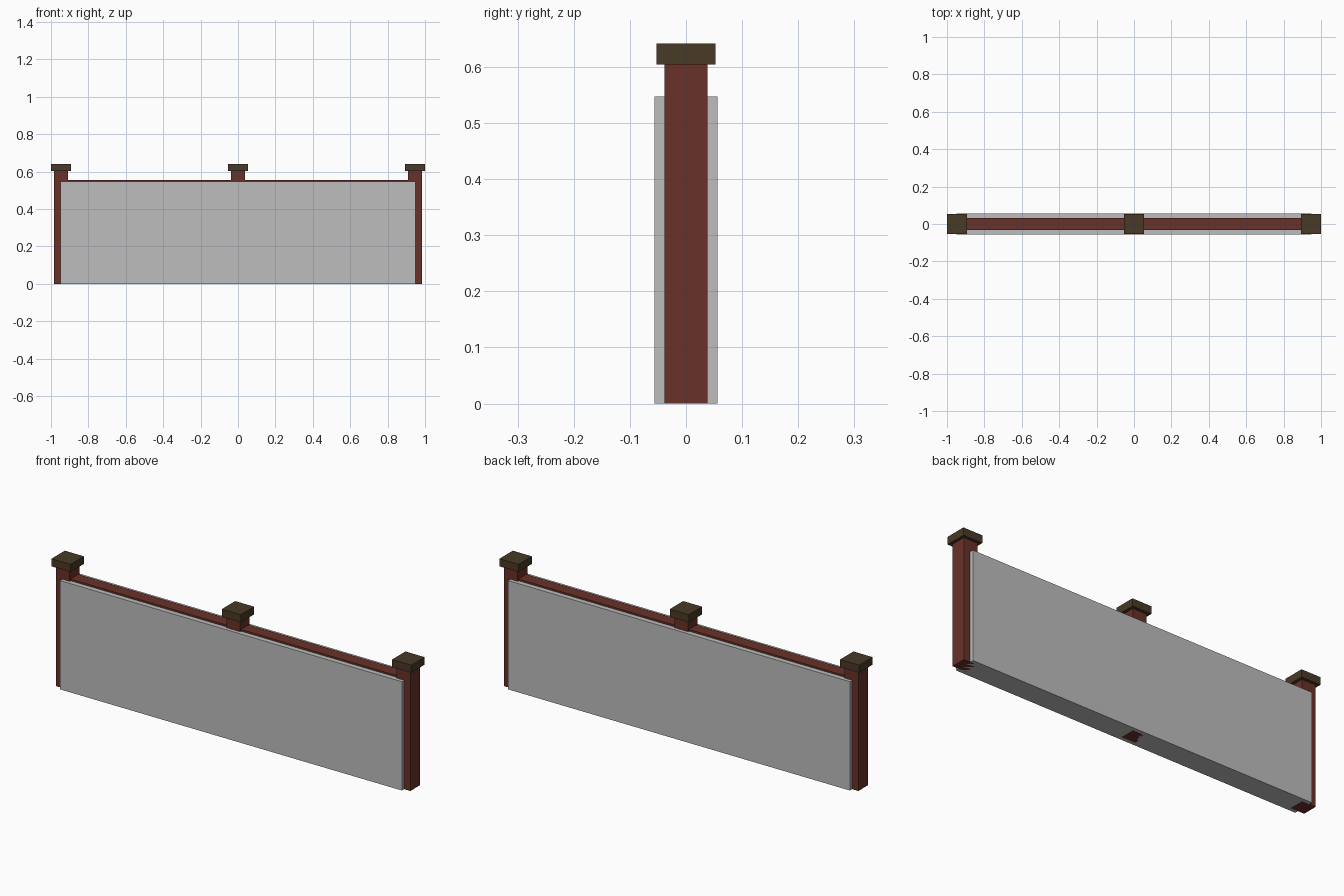
import bpy

if "Cube" in bpy.data.objects:
    bpy.data.objects.remove(bpy.data.objects["Cube"])


def material(name, color):
    m = bpy.data.materials.new(name)
    m.diffuse_color = color
    m.use_nodes = True
    m.node_tree.nodes["Principled BSDF"].inputs["Base Color"].default_value = m.diffuse_color
    return m


RED = material("red_brown_wood", (0.138, 0.031, 0.021, 1))
DARK = material("dark_brown_wood", (0.065, 0.041, 0.019, 1))
GREY = material("translucent_grey", (0.51, 0.51, 0.51, 0.65))


def box(name, x, half_x, half_y, z0, z1, mat):
    bpy.ops.mesh.primitive_cube_add(size=2, location=(x, 0, (z0 + z1) / 2))
    ob = bpy.context.object
    ob.name = name
    ob.scale = (half_x, half_y, (z1 - z0) / 2)
    bpy.ops.object.transform_apply(location=False, rotation=False, scale=True)
    ob.data.materials.append(mat)
    return ob


# Posts with overhanging caps
for label, x in (("left", -0.947), ("middle", 0), ("right", 0.947)):
    box(label + "_post", x, 0.038, 0.038, 0, 0.604, RED)
    box(label + "_cap", x, 0.053, 0.053, 0.604, 0.642, DARK)

# Fence panel between the posts, and the rail that shows above it
box("panel", 0, 0.95, 0.056, 0, 0.547, GREY)
box("top_rail", 0, 0.94, 0.031, 0.50, 0.556, RED)
